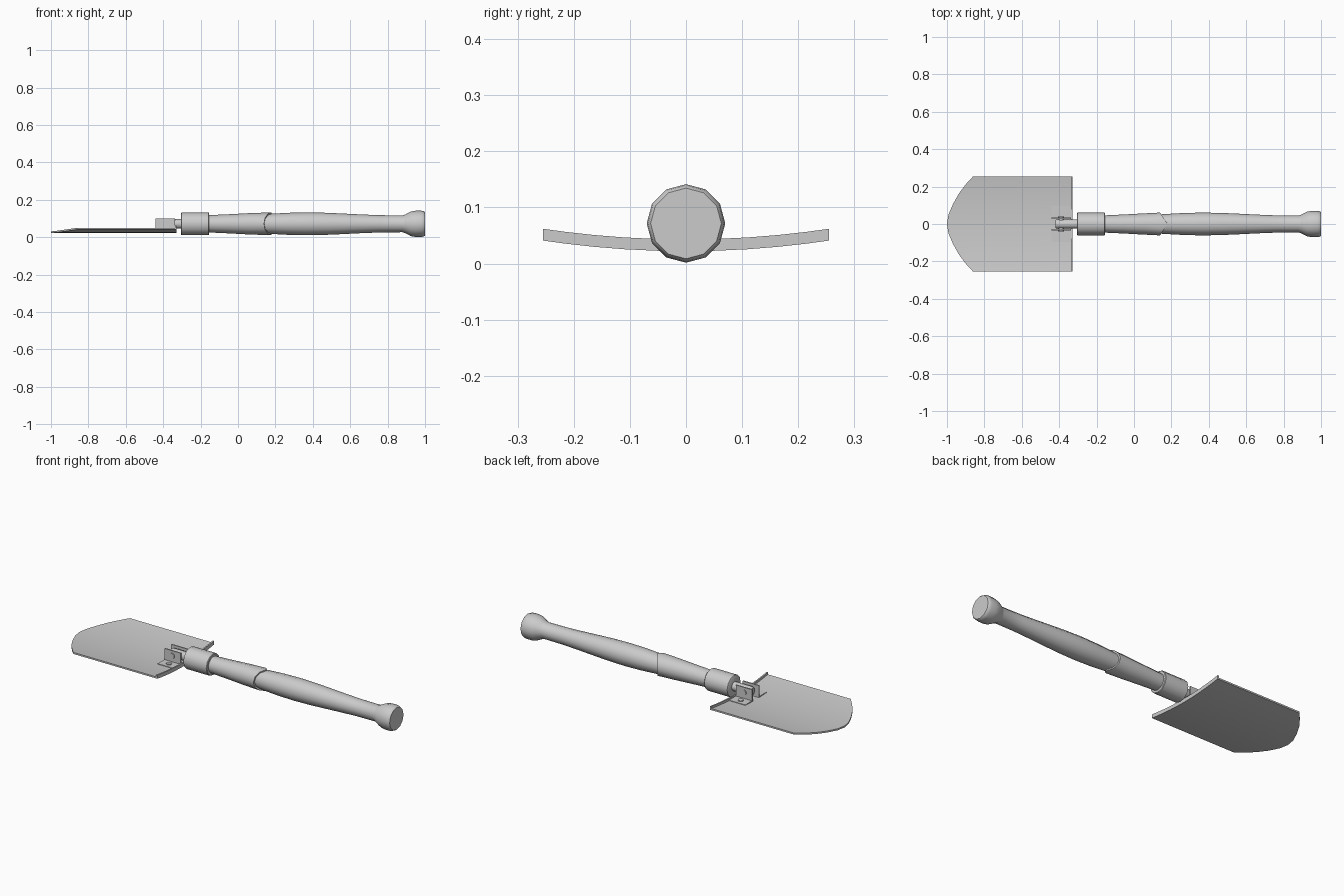
import bpy, bmesh, math

if "Cube" in bpy.data.objects:
    bpy.data.objects.remove(bpy.data.objects["Cube"])

AXIS_Z = 0.0715  # height of the handle axis


def finish(name, bm, angle=40):
    bmesh.ops.recalc_face_normals(bm, faces=bm.faces)
    me = bpy.data.meshes.new(name)
    bm.to_mesh(me)
    bm.free()
    ob = bpy.data.objects.new(name, me)
    bpy.context.collection.objects.link(ob)
    bpy.ops.object.select_all(action='DESELECT')
    ob.select_set(True)
    bpy.context.view_layer.objects.active = ob
    bpy.ops.object.shade_smooth_by_angle(angle=math.radians(angle))
    return ob


def lathe(name, profile, sides=12, notch_from=None, notch=0.04):
    """Spin (x, radius) points about the handle axis; rings past notch_from are cut to a V."""
    bm = bmesh.new()
    rings = []
    for x, r in profile:
        ring = []
        for k in range(sides):
            a = 2 * math.pi * k / sides
            dx = -notch * abs(math.cos(a)) if notch_from is not None and x > notch_from else 0
            ring.append(bm.verts.new((x + dx, r * math.cos(a), AXIS_Z + r * math.sin(a))))
        rings.append(ring)
    for a, b in zip(rings, rings[1:]):
        for k in range(sides):
            j = (k + 1) % sides
            bm.faces.new((a[k], a[j], b[j], b[k]))
    bm.faces.new(rings[0])
    bm.faces.new(rings[-1])
    return finish(name, bm)


def box(name, lo, hi):
    bm = bmesh.new()
    bmesh.ops.create_cube(bm, size=1)
    for v in bm.verts:
        v.co = [l + (c + 0.5) * (h - l) for c, l, h in zip(v.co, lo, hi)]
    return finish(name, bm)


def disc(name, loc, r, depth, along_y=False):
    bm = bmesh.new()
    bmesh.ops.create_cone(bm, cap_ends=True, segments=12, radius1=r, radius2=r, depth=depth)
    for v in bm.verts:
        x, y, z = v.co
        v.co = (x, z, y) if along_y else (x, y, z)
        v.co.x += loc[0]
        v.co.y += loc[1]
        v.co.z += loc[2]
    return finish(name, bm)


def dish(y):
    return 0.022 + 0.019 * (y / 0.255) ** 2


def curved_sheet(name, strips, thick):
    """Sheet of cross rows given as (y, x_front, x_back), following the dished blade."""
    bm = bmesh.new()
    rows = []
    for y, x0, x1 in strips:
        z = dish(y)
        rows.append([bm.verts.new((x, y, z + t)) for x, t in
                     ((x0, 0), (x1, 0), (x1, thick), (x0, thick))])
    for a, b in zip(rows, rows[1:]):
        for k in range(4):
            j = (k + 1) % 4
            bm.faces.new((a[k], a[j], b[j], b[k]))
    bm.faces.new(rows[0])
    bm.faces.new(rows[-1])
    return finish(name, bm, 30)


# Dished blade with a rounded tip, and the turned-up lip at its rear edge
half = [(0, -1.0), (0.05, -0.992), (0.11, -0.966), (0.165, -0.935), (0.215, -0.897), (0.255, -0.86)]
outline = [(-y, x) for y, x in half[:0:-1]] + half
curved_sheet("blade", [(y, x, -0.333) for y, x in outline], 0.009)
curved_sheet("blade_lip", [(y, -0.338, -0.33) for y, x in outline], 0.021)

# Hinge bracket: upright plates, flanges and rivets on both sides
for s, side in ((1, "left"), (-1, "right")):
    y = sorted((s * 0.027, s * 0.034))
    box("hinge_plate_" + side, (-0.44, y[0], 0.028), (-0.338, y[1], 0.1))
    f = sorted((s * 0.03, s * 0.095))
    box("hinge_flange_" + side, (-0.44, f[0], 0.029), (-0.338, f[1], 0.037))
    disc("flange_rivet_" + side, (-0.39, s * 0.064, 0.037), 0.015, 0.01)
disc("hinge_pin", (-0.39, 0, AXIS_Z), 0.015, 0.078, True)

# Tongue that pivots in the bracket, and the locking collar
lathe("hinge_tongue", [(-0.42, 0.02), (-0.413, 0.025), (-0.29, 0.025)])
lathe("locking_collar", [(-0.305, 0.056), (-0.302, 0.061), (-0.158, 0.061), (-0.155, 0.058)])

# Tapered metal socket with its V-cut end
lathe("socket", [(-0.16, 0.046), (-0.05, 0.051), (0.06, 0.057), (0.179, 0.061), (0.18, 0.05)],
      notch_from=0.1)

# Wooden handle with pommel
lathe("handle", [(0.1, 0.049), (0.18, 0.054), (0.27, 0.059), (0.37, 0.061), (0.47, 0.059),
                 (0.56, 0.055), (0.66, 0.05), (0.76, 0.046), (0.88, 0.045), (0.895, 0.05),
                 (0.925, 0.066), (0.95, 0.07), (0.98, 0.07), (0.993, 0.068), (1.0, 0.063)])
